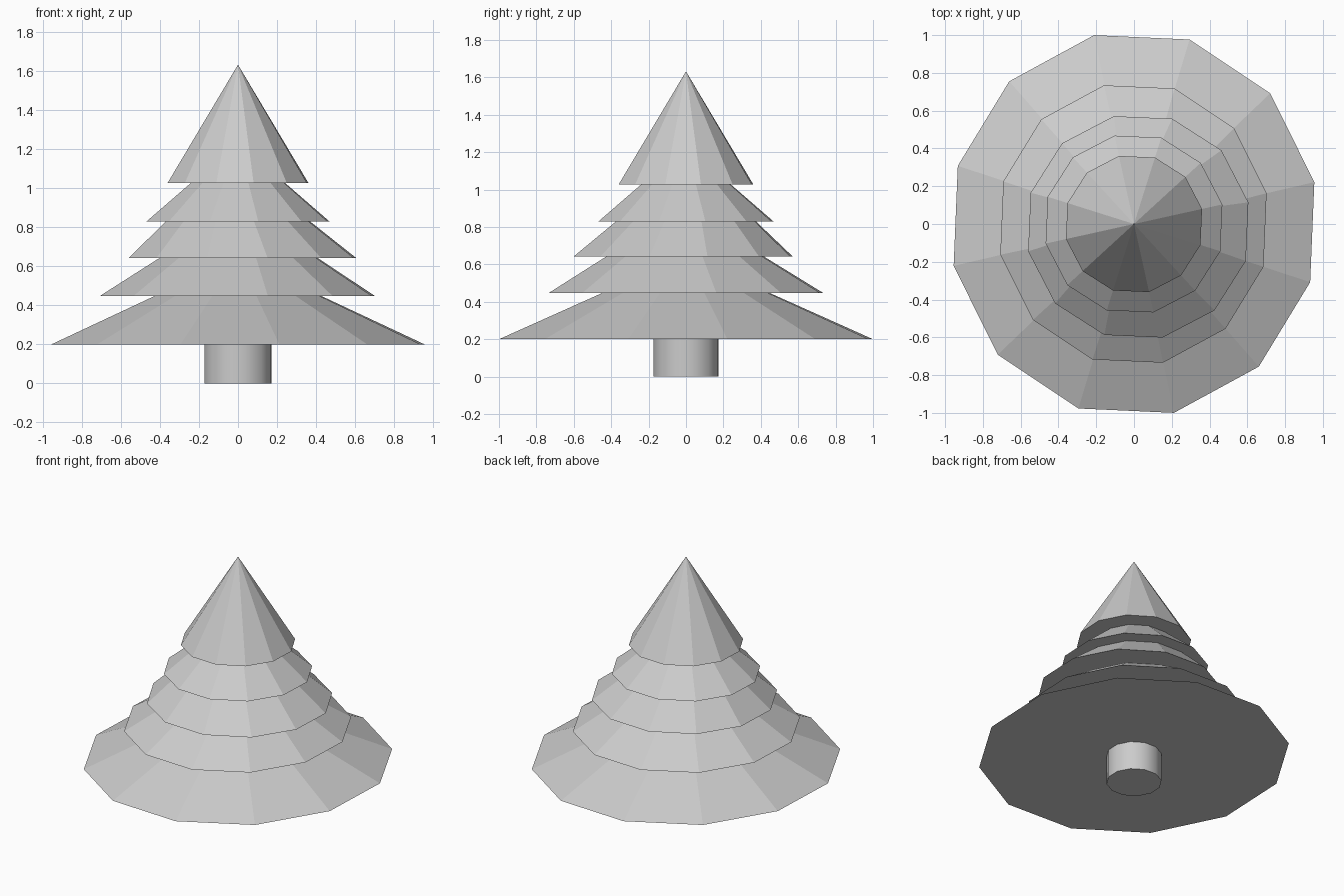
import bpy, bmesh
from math import sin, cos, radians

if "Cube" in bpy.data.objects:
    bpy.data.objects.remove(bpy.data.objects["Cube"])

SIDES, PHASE = 12, 12.5


def ring(bm, rx, ry, z, cx=0.0, cy=0.0):
    angles = [radians(PHASE + i * 360 / SIDES) for i in range(SIDES)]
    return [bm.verts.new((cx + rx * cos(a), cy + ry * sin(a), z)) for a in angles]


def bridge(bm, a, b):
    for i in range(SIDES):
        j = (i + 1) % SIDES
        bm.faces.new((a[i], a[j], b[j], b[i]))


def finish(bm, name):
    bmesh.ops.recalc_face_normals(bm, faces=bm.faces[:])
    mesh = bpy.data.meshes.new(name)
    bm.to_mesh(mesh)
    bm.free()
    obj = bpy.data.objects.new(name, mesh)
    bpy.context.collection.objects.link(obj)
    return obj


# Foliage: stacked twelve-sided skirts, each stepping out over the one below
# (rx, ry, z, centre x, centre y), alternating skirt rim and skirt top
rings = [
    (0.978, 1.024, 0.20, 0, 0), (0.438, 0.459, 0.447, 0, 0),
    (0.722, 0.752, 0.447, -0.003, 0), (0.415, 0.432, 0.642, 0.003, -0.005),
    (0.597, 0.60, 0.642, 0.0225, -0.015), (0.377, 0.383, 0.83, 0, 0),
    (0.479, 0.479, 0.83, 0, 0), (0.246, 0.246, 1.027, 0, 0),
    (0.369, 0.369, 1.027, 0, 0),
]
bm = bmesh.new()
loops = [ring(bm, *r) for r in rings]
bm.faces.new(loops[0])
for a, b in zip(loops, loops[1:]):
    bridge(bm, a, b)
tip = bm.verts.new((0, 0, 1.632))
for i in range(SIDES):
    bm.faces.new((loops[-1][i], loops[-1][(i + 1) % SIDES], tip))
finish(bm, "foliage")

# Trunk: short smooth-sided cylinder
bm = bmesh.new()
low, high = ring(bm, 0.177, 0.177, 0), ring(bm, 0.177, 0.177, 0.20)
bridge(bm, low, high)
bm.faces.new(low)
bm.faces.new(high)
trunk = finish(bm, "trunk")
bpy.context.view_layer.objects.active = trunk
trunk.select_set(True)
bpy.ops.object.shade_smooth_by_angle(angle=radians(40))
